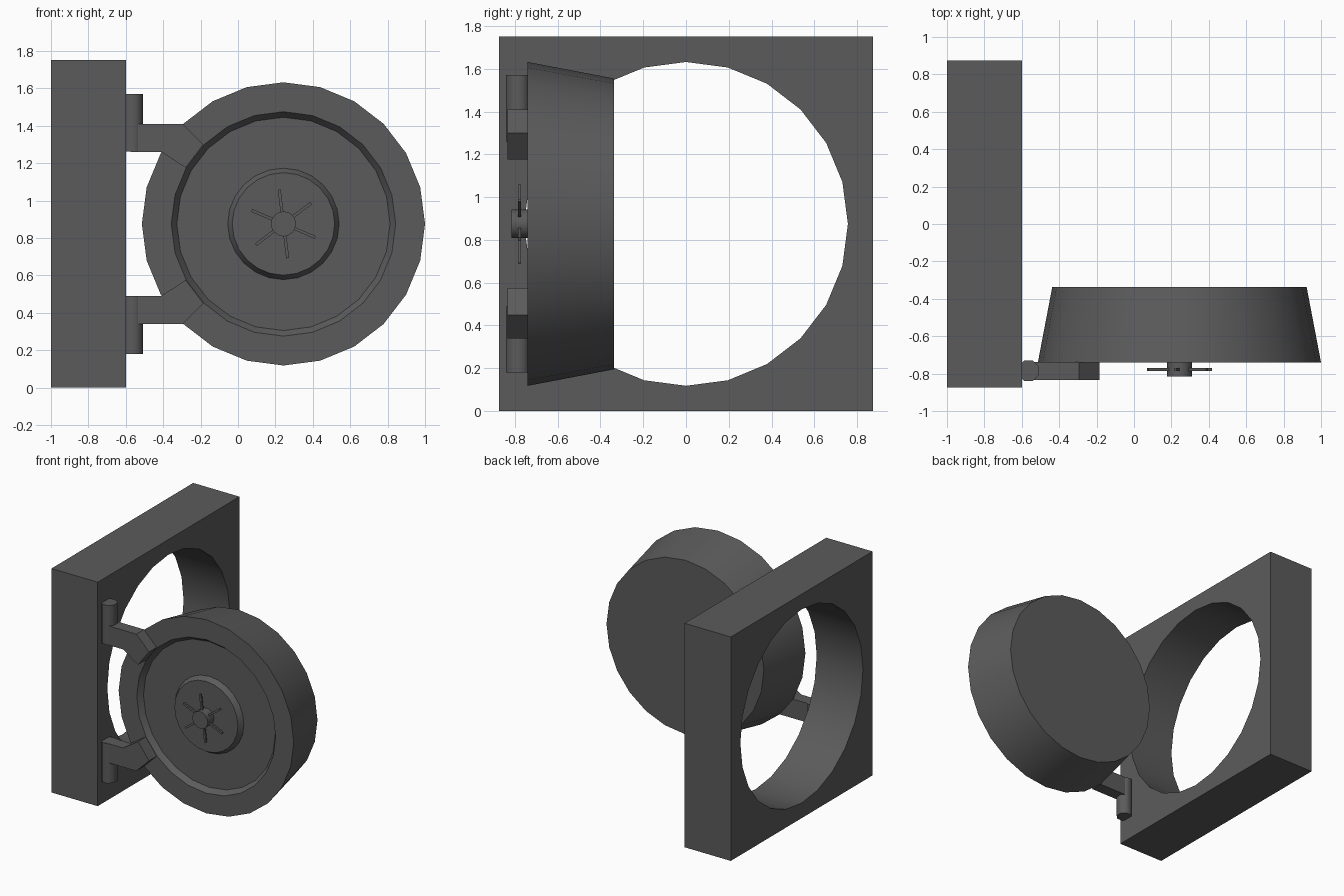
import bpy, bmesh
from math import pi, sin, cos, radians
from mathutils import Matrix

if "Cube" in bpy.data.objects:
    bpy.data.objects.remove(bpy.data.objects["Cube"])

CX, CZ = 0.243, 0.875      # door centre
R = 0.757                  # doorway radius

# Dark steel used on every part
steel = bpy.data.materials.new("dark_steel")
steel.diffuse_color = (0.105, 0.105, 0.105, 1)
steel.use_nodes = True
steel.node_tree.nodes["Principled BSDF"].inputs["Base Color"].default_value = steel.diffuse_color


def finish(name, bm, smooth=0):
    bmesh.ops.recalc_face_normals(bm, faces=bm.faces)
    me = bpy.data.meshes.new(name)
    bm.to_mesh(me)
    bm.free()
    me.materials.append(steel)
    ob = bpy.data.objects.new(name, me)
    bpy.context.collection.objects.link(ob)
    if smooth:
        smooth_obj(ob, smooth)
    return ob


def smooth_obj(ob, angle=30):
    bpy.ops.object.select_all(action='DESELECT')
    ob.select_set(True)
    bpy.context.view_layer.objects.active = ob
    bpy.ops.object.shade_smooth_by_angle(angle=radians(angle))


def lathe(name, profile, sides):
    """Spin (radius, y) pairs about the door axis, capping both ends."""
    bm = bmesh.new()
    rings = [[bm.verts.new((CX + r * cos(2 * pi * i / sides), y,
                            CZ + r * sin(2 * pi * i / sides)))
              for i in range(sides)] for r, y in profile]
    for a, b in zip(rings, rings[1:]):
        for i in range(sides):
            j = (i + 1) % sides
            bm.faces.new((a[i], a[j], b[j], b[i]))
    bm.faces.new(rings[0])
    bm.faces.new(rings[-1])
    return finish(name, bm, 30)


# Square wall block with a round doorway cut through it
bm = bmesh.new()
bmesh.ops.create_cube(bm, size=1, matrix=Matrix.Translation((-0.8, 0, CZ))
                      @ Matrix.Diagonal((0.4, 1.75, 1.75, 1)))
wall = finish("wall_frame", bm)
bm = bmesh.new()
bmesh.ops.create_cone(bm, cap_ends=True, segments=24, radius1=R, radius2=R, depth=1,
                      matrix=Matrix.Translation((-0.8, 0, CZ)) @ Matrix.Rotation(pi / 2, 4, 'Y'))
cutter = finish("doorway_cutter", bm)
cutter.hide_render = True
mod = wall.modifiers.new("doorway", 'BOOLEAN')
mod.operation, mod.object, mod.solver = 'DIFFERENCE', cutter, 'EXACT'
bpy.context.view_layer.objects.active = wall
bpy.ops.object.modifier_apply(modifier=mod.name)
bpy.data.objects.remove(cutter)
smooth_obj(wall)

# Tapered door plug with a recessed ring and raised centre boss
FRONT, FLOOR = -0.74, -0.70
lathe("vault_door", [(0.68, -0.337), (R, FRONT), (0.60, FRONT), (0.57, FLOOR),
                     (0.298, FLOOR), (0.274, FRONT)], 24)

# Handle hub and six spokes
lathe("handle_hub", [(0.067, -0.72), (0.067, -0.815)], 16)
bm = bmesh.new()
for k in range(6):
    bmesh.ops.create_cube(bm, size=1, matrix=Matrix.Translation((CX, -0.778, CZ))
                          @ Matrix.Rotation(radians(-37 + 60 * k), 4, 'Y')
                          @ Matrix.Translation((0.117, 0, 0))
                          @ Matrix.Diagonal((0.135, 0.014, 0.016, 1)))
finish("handle_spokes", bm)

# Bent hinge arms and hinge pins, mirrored top and bottom
top_edge = [(-0.575, 1.41), (-0.295, 1.41), (-0.185, 1.30)]
low_edge = [(-0.575, 1.26), (-0.41, 1.26), (-0.28, 1.175)]
for side, s in (("upper", 1), ("lower", -1)):
    bm = bmesh.new()
    rows = []
    for (xa, za), (xb, zb) in zip(top_edge, low_edge):
        rows.append([bm.verts.new((x, y, CZ + s * (z - CZ))) for x, z, y in
                     ((xa, za, -0.834), (xb, zb, -0.834), (xb, zb, -0.738), (xa, za, -0.738))])
    for a, b in zip(rows, rows[1:]):
        for i in range(4):
            j = (i + 1) % 4
            bm.faces.new((a[i], a[j], b[j], b[i]))
    bm.faces.new(rows[0])
    bm.faces.new(rows[-1])
    finish(side + "_hinge_arm", bm)

    bm = bmesh.new()
    bmesh.ops.create_cone(bm, cap_ends=True, segments=8, radius1=0.06, radius2=0.06, depth=0.309,
                          matrix=Matrix.Translation((-0.564, -0.785, CZ + s * 0.5405))
                          @ Matrix.Rotation(pi / 8, 4, 'Z'))
    finish(side + "_hinge_pin", bm, 50)
